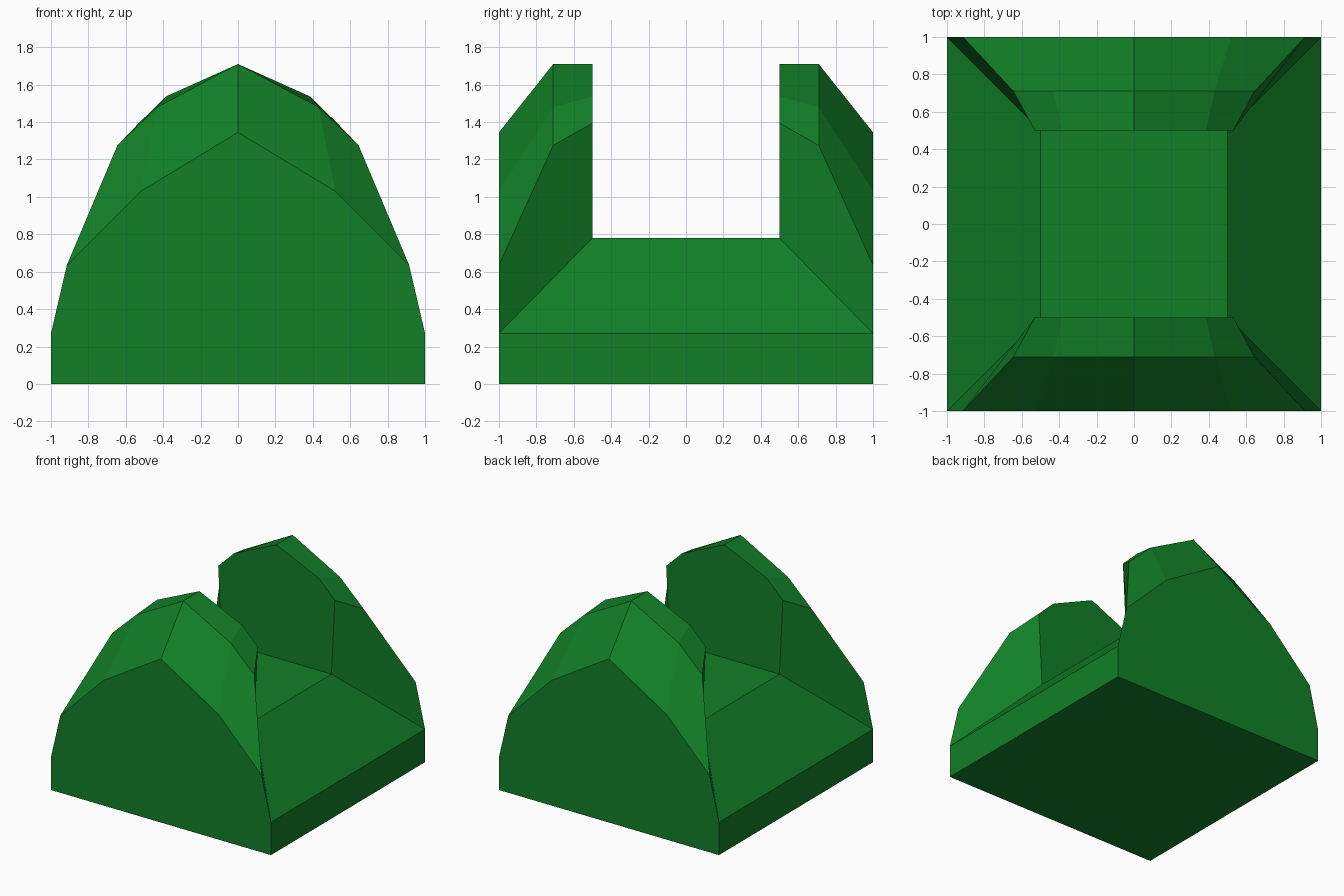
import bpy, bmesh

if "Cube" in bpy.data.objects:
    bpy.data.objects.remove(bpy.data.objects["Cube"])

# One flat green
green = bpy.data.materials.new("leaf_green")
green.diffuse_color = (0.0056, 0.215, 0.02, 1)
green.use_nodes = True
green.node_tree.nodes["Principled BSDF"].inputs["Base Color"].default_value = green.diffuse_color

bm = bmesh.new()

def row(y, profile):
    return [bm.verts.new((x, y, z)) for x, z in profile]

# Quarter of the block: half profiles of the front peak, going back, then the channel
outer = row(-1.0, [(0, 1.345), (0.52, 1.03), (0.915, 0.635), (1, 0.27), (1, 0), (0, 0)])
crest = row(-0.71, [(0, 1.71), (0.43, 1.48), (0.645, 1.275)])
inner = row(-0.5, [(0, 1.71), (0.385, 1.537), (0.53, 1.395), (0.5, 0.78), (0, 0.78)])
middle = row(0.0, [(0, 0.78), (0.5, 0.78), (1, 0.27), (1, 0), (0, 0)])

# Chamfered front facets and top facets of the peak
for a, b in ((outer, crest), (crest, inner)):
    for i in range(2):
        bm.faces.new((a[i], a[i + 1], b[i + 1], b[i]))

# Front wall, wall facing the channel, and slanted side wall of the peak
bm.faces.new(outer)
bm.faces.new(inner)
bm.faces.new((outer[3], inner[3], inner[2], crest[2], outer[2]))

# Channel floor, sloping side, low outer edge and underside
bm.faces.new((inner[4], inner[3], middle[1], middle[0]))
bm.faces.new((inner[3], outer[3], middle[2], middle[1]))
bm.faces.new((outer[3], outer[4], middle[3], middle[2]))
bm.faces.new((outer[4], outer[5], middle[4], middle[3]))

# Mirror to the left and to the back, then join flat faces across the seams
for axis in "XY":
    bmesh.ops.mirror(bm, geom=bm.verts[:] + bm.edges[:] + bm.faces[:],
                     axis=axis, merge_dist=0.0001)
bmesh.ops.remove_doubles(bm, verts=bm.verts[:], dist=0.0005)
bmesh.ops.dissolve_limit(bm, angle_limit=0.005, verts=bm.verts[:], edges=bm.edges[:])
bmesh.ops.recalc_face_normals(bm, faces=bm.faces[:])

mesh = bpy.data.meshes.new("notched_block")
bm.to_mesh(mesh)
bm.free()
mesh.materials.append(green)
block = bpy.data.objects.new("notched_block", mesh)
bpy.context.collection.objects.link(block)
